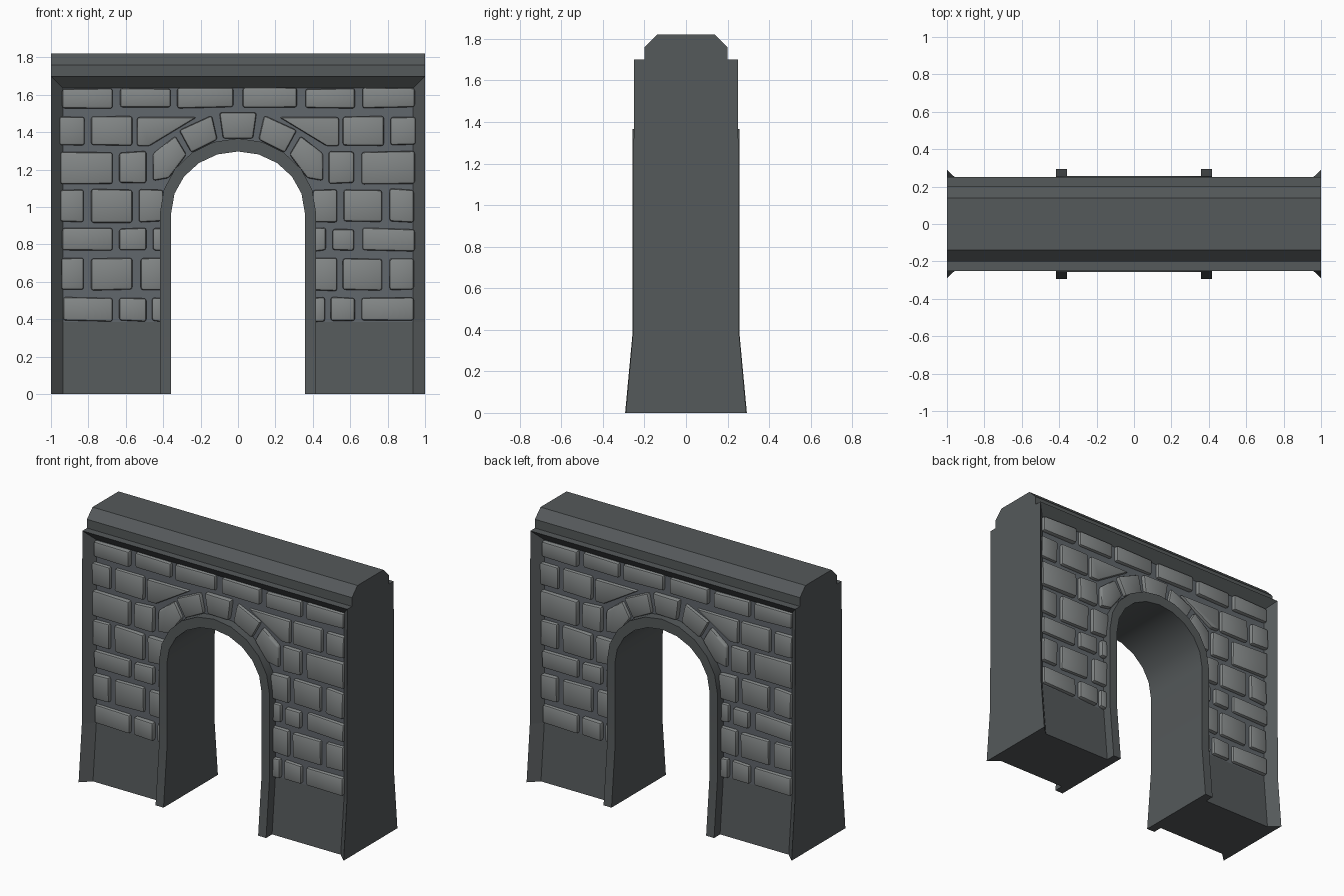
import bpy, bmesh, math, random

if "Cube" in bpy.data.objects:
    bpy.data.objects.remove(bpy.data.objects["Cube"])
random.seed(4)


def material(name, rgb):
    m = bpy.data.materials.new(name)
    m.diffuse_color = (*rgb, 1)
    m.use_nodes = True
    m.node_tree.nodes["Principled BSDF"].inputs["Base Color"].default_value = m.diffuse_color
    return m


SLATE = material("dark_slate", (0.09, 0.1, 0.103))
MORTAR = material("mortar", (0.12, 0.135, 0.15))
STONE = material("grey_stone", (0.23, 0.245, 0.245))


def make_object(name, bm, *mats):
    bmesh.ops.remove_doubles(bm, verts=bm.verts, dist=1e-5)
    bmesh.ops.recalc_face_normals(bm, faces=bm.faces)
    me = bpy.data.meshes.new(name)
    bm.to_mesh(me)
    bm.free()
    ob = bpy.data.objects.new(name, me)
    for m in mats:
        me.materials.append(m)
    bpy.context.collection.objects.link(ob)
    return ob


def activate(ob):
    bpy.ops.object.select_all(action='DESELECT')
    ob.select_set(True)
    bpy.context.view_layer.objects.active = ob


def loft(bm, rings, closed=False):
    """Skin a list of equal point loops and cap both ends."""
    vs = [[bm.verts.new(p) for p in r] for r in rings]
    n = len(vs[0])
    for a, b in zip(vs, vs[1:]):
        for i in range(n):
            j = (i + 1) % n
            bm.faces.new((a[i], a[j], b[j], b[i]))
    bm.faces.new(vs[0])
    bm.faces.new(vs[-1][::-1])


def arch_path(half_width, rise, spring=0.97, steps=10):
    """Points (x, z) up one jamb, over the arch and down the other."""
    arc = [(-half_width * math.cos(math.pi * i / steps),
            spring + rise * math.sin(math.pi * i / steps)) for i in range(steps + 1)]
    w = half_width
    return [(-w, 0), (-w, 0.385)] + arc + [(w, 0.385), (w, 0)]


# Wall body: recessed section between full end sections, giving mitred frames
top = [(0.25, 1.70), (0.20, 1.70), (0.20, 1.76), (0.14, 1.82)]
recessed = [(0.228, 0), (0.192, 0.385), (0.192, 1.635)] + top
full = [(0.29, 0), (0.255, 0.385), (0.25, 1.70)] + top


def section(x, half):
    return [(x, y, z) for y, z in half] + [(x, -y, z) for y, z in reversed(half)]


bm = bmesh.new()
loft(bm, [section(-1, full), section(-0.935, recessed),
          section(0.935, recessed), section(1, full)])
for f in bm.faces:
    c = f.calc_center_median()
    if abs(c.x) < 0.1 and 0.9 < c.z < 1.1:
        f.material_index = 1
wall = make_object("wall_body", bm, SLATE, MORTAR)

# Archway opening
bm = bmesh.new()
opening = arch_path(0.385, 0.36)
opening[0], opening[-1] = (-0.385, -0.1), (0.385, -0.1)
loft(bm, [[(x, y, z) for x, z in opening] for y in (-0.5, 0.5)])
cutter = make_object("opening_cutter", bm, SLATE)
cutter.hide_render = True
mod = wall.modifiers.new("opening", 'BOOLEAN')
mod.operation, mod.solver, mod.object = 'DIFFERENCE', 'EXACT', cutter
activate(wall)
bpy.ops.object.modifier_apply(modifier=mod.name)
bpy.data.objects.remove(cutter)

# Arch lining and raised trim, flaring at the foot
bm = bmesh.new()
rings = []
for (xi, zi), (xo, zo) in zip(arch_path(0.357, 0.327), arch_path(0.417, 0.397)):
    d = 0.257 + 0.036 * max(0, 1 - zi / 0.385)
    rings.append([(xi, -d, zi), (xo, -d, zo), (xo, d, zo), (xi, d, zi)])
loft(bm, rings)
trim = make_object("arch_trim", bm, SLATE)
activate(trim)
bpy.ops.object.shade_smooth_by_angle(angle=math.radians(30))

# Stone courses: (bottom z, top z, [x spans])
courses = [
    (1.53, 1.635, [(-.94, -.67), (-.63, -.36), (-.325, -.025), (.025, .315), (.36, .625), (.665, .945)]),
    (1.33, 1.485, [(-.955, -.82), (-.785, -.565), (.56, .78), (.815, .95)]),
    (1.125, 1.295, [(-.95, -.67), (-.635, -.49), (.485, .62), (.66, .945)]),
    (0.92, 1.095, [(-.95, -.825), (-.785, -.565), (-.53, -.40), (.40, .53), (.565, .77), (.81, .94)]),
    (0.765, 0.885, [(-.94, -.67), (-.635, -.49), (-.455, -.40), (.40, .47), (.505, .62), (.665, .945)]),
    (0.555, 0.725, [(-.945, -.825), (-.785, -.565), (-.52, -.40), (.40, .53), (.56, .77), (.81, .94)]),
    (0.39, 0.515, [(-.935, -.67), (-.635, -.49), (-.46, -.40), (.40, .465), (.495, .625), (.66, .94)]),
]
# Left half of the arch stones, mirrored to the right
arch_stones = [
    [(-.54, 1.325), (-.475, 1.325), (-.22, 1.48), (-.54, 1.48)],
    [(-.25, 1.29), (-.11, 1.36), (-.14, 1.49), (-.315, 1.41)],
    [(-.455, 1.14), (-.37, 1.155), (-.275, 1.28), (-.335, 1.38), (-.455, 1.285)],
]


def add_stone(bm, pts):
    """Rounded block with a slightly tilted face."""
    tx, tz = random.uniform(-.03, .03), random.uniform(-.03, .03)
    face_y = -0.218 - random.uniform(-.004, .006)
    cx = sum(p[0] for p in pts) / len(pts)
    cz = sum(p[1] for p in pts) / len(pts)
    back = [(x, -0.17, z) for x, z in pts]
    front = [(x, face_y + tx * (x - cx) + tz * (z - cz), z) for x, z in pts]
    loft(bm, [back, front])


def build_stones(name, turn):
    random.seed(4)
    bm = bmesh.new()
    for z0, z1, spans in courses:
        for x0, x1 in spans:
            j = [random.uniform(-.005, .005) for _ in range(4)]
            add_stone(bm, [(x0, z0 + j[0]), (x1, z0 + j[1]), (x1, z1 + j[2]), (x0, z1 + j[3])])
    for pts in arch_stones:
        add_stone(bm, pts)
        add_stone(bm, [(-x, z) for x, z in reversed(pts)])
    add_stone(bm, [(-.08, 1.365), (.08, 1.365), (.1, 1.505), (-.1, 1.505)])  # keystone
    ob = make_object(name, bm, STONE)
    ob.rotation_euler.z = turn
    bev = ob.modifiers.new("worn_edges", 'BEVEL')
    bev.width, bev.segments = 0.013, 2
    activate(ob)
    bpy.ops.object.modifier_apply(modifier=bev.name)
    bpy.ops.object.shade_smooth_by_angle(angle=math.radians(40))


build_stones("front_stones", 0)
build_stones("back_stones", math.pi)
